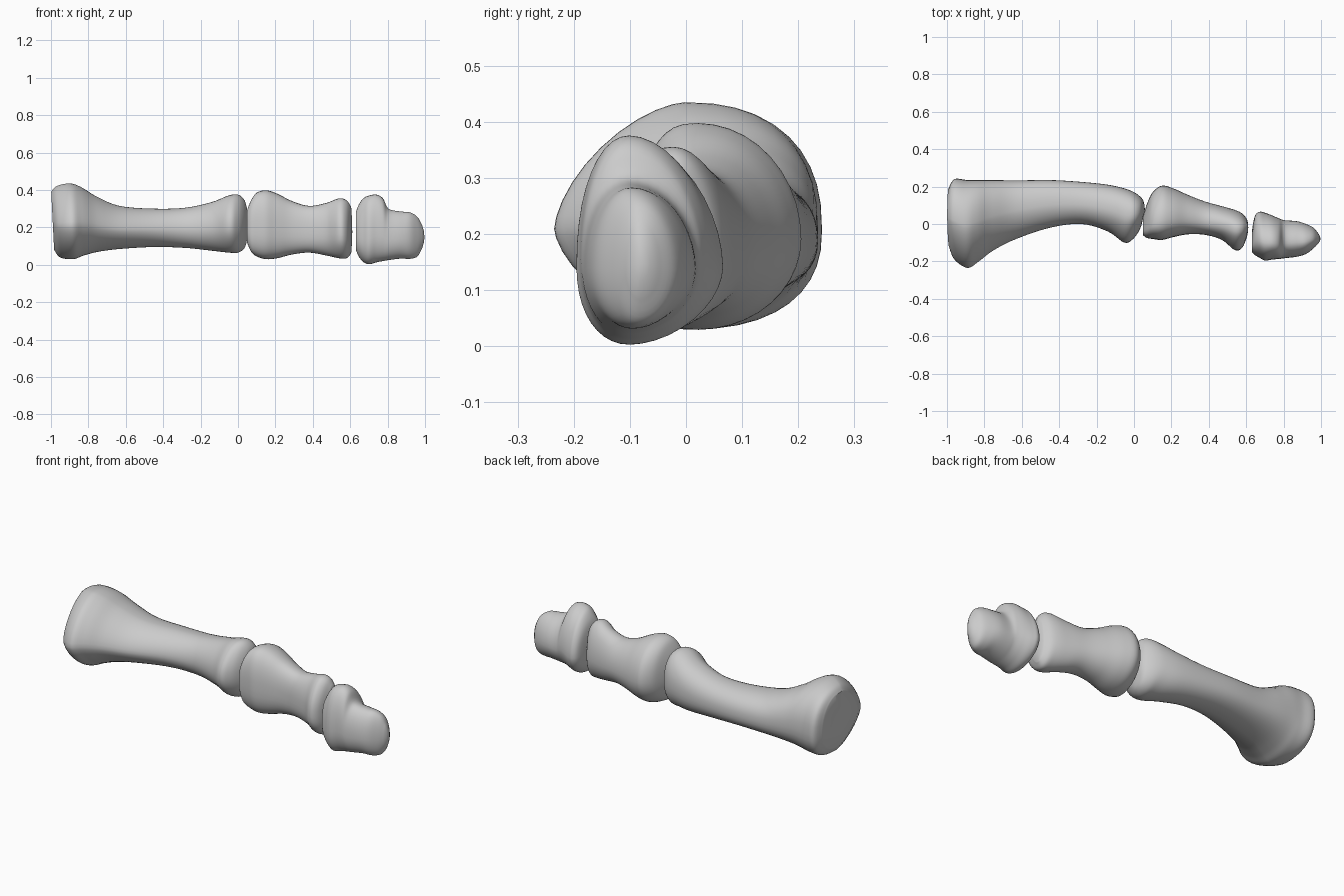
import bpy
import bmesh
import math
from mathutils import Vector

SIDES = 40    # points around each cross-section
STEPS = 5     # rings between two neighbouring sections

default_cube = bpy.data.objects.get("Cube")
if default_cube:
    bpy.data.objects.remove(default_cube, do_unlink=True)

bone_grey = bpy.data.materials.new("bone grey")
bone_grey.use_nodes = True
colour = (0.6, 0.6, 0.6, 1)
bone_grey.diffuse_color = colour
bone_grey.node_tree.nodes["Principled BSDF"].inputs["Base Color"].default_value = colour


def mix(pair, t):
    return pair[0] + (pair[1] - pair[0]) * t


def spline(a, b, c, d, t):
    """Smooth blend from b to c."""
    return 0.5 * (2 * b + (c - a) * t + (2 * a - 5 * b + 4 * c - d) * t ** 2
                  + (3 * b - a - 3 * c + d) * t ** 3)


def refine(rows):
    """Insert smooth in-between sections."""
    last = len(rows) - 1
    result = []
    for i in range(last):
        group = (rows[max(i - 1, 0)], rows[i], rows[i + 1], rows[min(i + 2, last)])
        for s in range(STEPS):
            result.append([spline(*values, s / STEPS) for values in zip(*group)])
    result.append(list(rows[last]))
    return result


def power(value, exponent):
    return math.copysign(abs(value) ** exponent, value)


def section(row, crest, belly, front, back, lean):
    """One closed ring: four rounded quadrants meeting at an off-centre middle."""
    x, y_low, y_high, z_low, z_high, groove = [v / 100 for v in row]
    y_mid = mix((y_low, y_high), crest)
    z_mid = mix((z_low, z_high), belly)
    ring = []
    for k in range(SIDES):
        angle = math.tau * k / SIDES
        c, s = math.cos(angle), math.sin(angle)
        roundness = 2 / (back if c > 0 else front)
        y = y_mid + power(c, roundness) * (y_high - y_mid if c > 0 else y_mid - y_low)
        z = z_mid + power(s, roundness) * (z_high - z_mid if s > 0 else z_mid - z_low)
        # hollow between the two front knuckles
        if c < 0:
            y += groove * c ** 4
        ring.append(Vector((x + lean * (z - z_mid), y, z)))
    return ring


def make_bone(name, rows, crest, belly, front, back, dish, tip, lean=(0, 0)):
    """Loft the sections; dish and tip move the centres of the end caps along x."""
    rings = []
    rows = refine(rows)
    start, end = rows[0][0], rows[-1][0]
    bm = bmesh.new()
    for row in rows:
        t = (row[0] - start) / (end - start)
        ring = section(row, mix(crest, t), mix(belly, t), mix(front, t),
                       mix(back, t), mix(lean, t))
        rings.append([bm.verts.new(p) for p in ring])

    for a, b in zip(rings, rings[1:]):
        for k in range(SIDES):
            n = (k + 1) % SIDES
            bm.faces.new((a[k], a[n], b[n], b[k]))

    # end caps, with a half-way ring so they curve
    for ring, shift in ((rings[0], dish), (rings[-1], tip)):
        centre = sum((v.co for v in ring), Vector()) / SIDES
        offset = Vector((shift, 0, 0))
        inner = [bm.verts.new(v.co.lerp(centre, 0.5) + offset * 0.75) for v in ring]
        pole = bm.verts.new(centre + offset)
        for k in range(SIDES):
            n = (k + 1) % SIDES
            bm.faces.new((ring[k], ring[n], inner[n], inner[k]))
            bm.faces.new((inner[k], inner[n], pole))

    bmesh.ops.recalc_face_normals(bm, faces=bm.faces[:])
    mesh = bpy.data.meshes.new(name)
    bm.to_mesh(mesh)
    bm.free()
    mesh.materials.append(bone_grey)
    bone = bpy.data.objects.new(name, mesh)
    bpy.context.collection.objects.link(bone)
    bpy.ops.object.select_all(action="DESELECT")
    bone.select_set(True)
    bpy.context.view_layer.objects.active = bone
    bpy.ops.object.shade_smooth_by_angle(angle=math.radians(40))
    return bone


# Section columns, in hundredths: x, y low, y high, z low, z high, groove depth

# Long bone: broad flat base with a front spur, slim shaft, grooved head
make_bone("long_bone", [
    (-99, -12, 19, 8, 39, 0),
    (-96, -19, 24, 4, 42, 0),
    (-89, -23.5, 23.5, 3, 43.5, 0),
    (-83, -20, 23.5, 5, 41.5, 0),
    (-75, -14, 23.5, 7, 36.5, 0),
    (-63, -8, 23.3, 8.5, 31.5, 0),
    (-45, -2, 23.5, 9.5, 30, 0),
    (-28, 0, 22.5, 9, 30.5, 0),
    (-14, -3, 21, 7.5, 33.5, -1),
    (-5, -7, 19, 6.5, 37, -3),
    (0, -4.5, 17, 6.5, 37.5, -3),
    (3.5, 0, 14.5, 9, 34.5, -2),
    (5, 4, 12.5, 14, 29, 0),
], crest=(0.5, 0.45), belly=(0.44, 0.47), front=(1.5, 2.2), back=(2.4, 2.2),
    dish=0.005, tip=0.008, lean=(-0.05, 0))

# Middle bone: wide hollow base, waisted body, grooved head
make_bone("middle_bone", [
    (4.8, -6, 4, 12, 29, 0),
    (7, -7.5, 11, 7, 34.5, 0),
    (10, -8, 17, 4.5, 38.5, 0),
    (15, -8.5, 20.5, 3, 39.8, 0),
    (21, -7, 19, 3.5, 38, 0),
    (29, -5.5, 15.5, 5.5, 34, 0),
    (38, -5.8, 12, 6.5, 31.5, 0),
    (47, -7.5, 9.5, 5, 33, -1),
    (54, -11, 7.5, 3.5, 35.5, -3),
    (58, -9.5, 5.5, 3.5, 34.5, -3),
    (60.5, -5.5, 2.5, 6, 31, -1),
], crest=(0.33, 0.5), belly=(0.45, 0.4), front=(2.5, 2.4), back=(2, 2),
    dish=0.008, tip=0.006)

# Tip bone: tall tilted base that steps down to a rounded tip
make_bone("tip_bone", [
    (63, -15, -4, 8, 28, 0),
    (64.5, -16.5, 4, 4.5, 32, 0),
    (67, -18, 6.5, 1.5, 35.5, 0),
    (70, -19.5, 6, 0.3, 37, 0),
    (74, -19, 4.5, 1.3, 37.5, 0),
    (77.5, -18.7, 3, 2, 35.5, 0),
    (80.5, -18.3, 2, 2.5, 30, 0),
    (87, -17.5, 1.5, 3.3, 28.5, 0),
    (92, -16, 0, 3.2, 28, 0),
    (96, -13, -2, 4.5, 25.5, 0),
    (98.5, -10.5, -5, 9, 21, 0),
], crest=(0.36, 0.42), belly=(0.36, 0.45), front=(2.2, 2), back=(1.8, 2),
    dish=0.01, tip=0.012)
